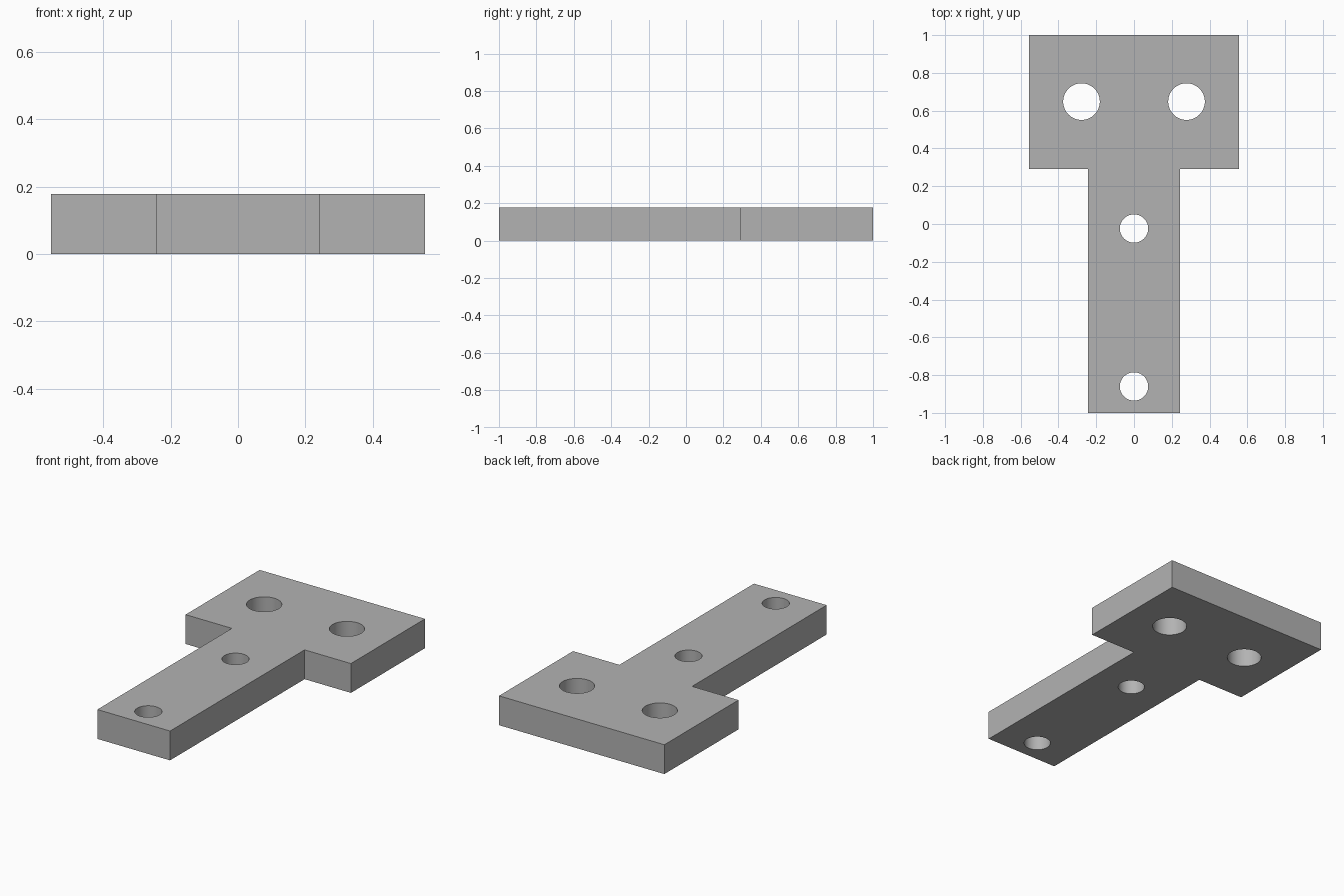
import bpy
import bmesh
from math import radians

cube = bpy.data.objects.get("Cube")
if cube:
    bpy.data.objects.remove(cube, do_unlink=True)

THICK = 0.178
HEAD, STEM, SHOULDER = 0.555, 0.244, 0.29

# Single grey material
grey = bpy.data.materials.new("plain_grey")
grey.use_nodes = True
colour = (0.45, 0.45, 0.45, 1)
grey.diffuse_color = colour
grey.node_tree.nodes["Principled BSDF"].inputs["Base Color"].default_value = colour

# T-shaped plate: half outline mirrored, then extruded upwards
half = [(STEM, -1), (STEM, SHOULDER), (HEAD, SHOULDER), (HEAD, 1)]
outline = half + [(-x, y) for x, y in reversed(half)]
bm = bmesh.new()
base = bm.faces.new([bm.verts.new((x, y, 0)) for x, y in outline])
top = bmesh.ops.extrude_face_region(bm, geom=[base])["geom"]
bmesh.ops.translate(bm, vec=(0, 0, THICK),
                    verts=[v for v in top if isinstance(v, bmesh.types.BMVert)])
bmesh.ops.recalc_face_normals(bm, faces=bm.faces)
mesh = bpy.data.meshes.new("t_plate")
bm.to_mesh(mesh)
bm.free()
mesh.materials.append(grey)
plate = bpy.data.objects.new("t_plate", mesh)
bpy.context.collection.objects.link(plate)


def drill(x, y, radius):
    """Cut a round hole right through the plate."""
    bpy.ops.mesh.primitive_cylinder_add(vertices=64, radius=radius, depth=THICK * 3,
                                        location=(x, y, THICK / 2))
    cutter = bpy.context.object
    cutter.name = "hole_cutter"
    cutter.hide_render = True
    cutter.data.materials.append(grey)
    cut = plate.modifiers.new("hole", "BOOLEAN")
    cut.operation = "DIFFERENCE"
    cut.solver = "EXACT"
    cut.object = cutter
    bpy.context.view_layer.objects.active = plate
    bpy.ops.object.modifier_apply(modifier=cut.name)
    bpy.data.objects.remove(cutter, do_unlink=True)


# Two large holes in the head, two small ones along the stem
for side in (-1, 1):
    drill(side * 0.278, 0.648, 0.097)
for y in (-0.024, -0.86):
    drill(0, y, 0.075)

bpy.ops.object.select_all(action="DESELECT")
plate.select_set(True)
bpy.context.view_layer.objects.active = plate
bpy.ops.object.shade_smooth_by_angle(angle=radians(30))
